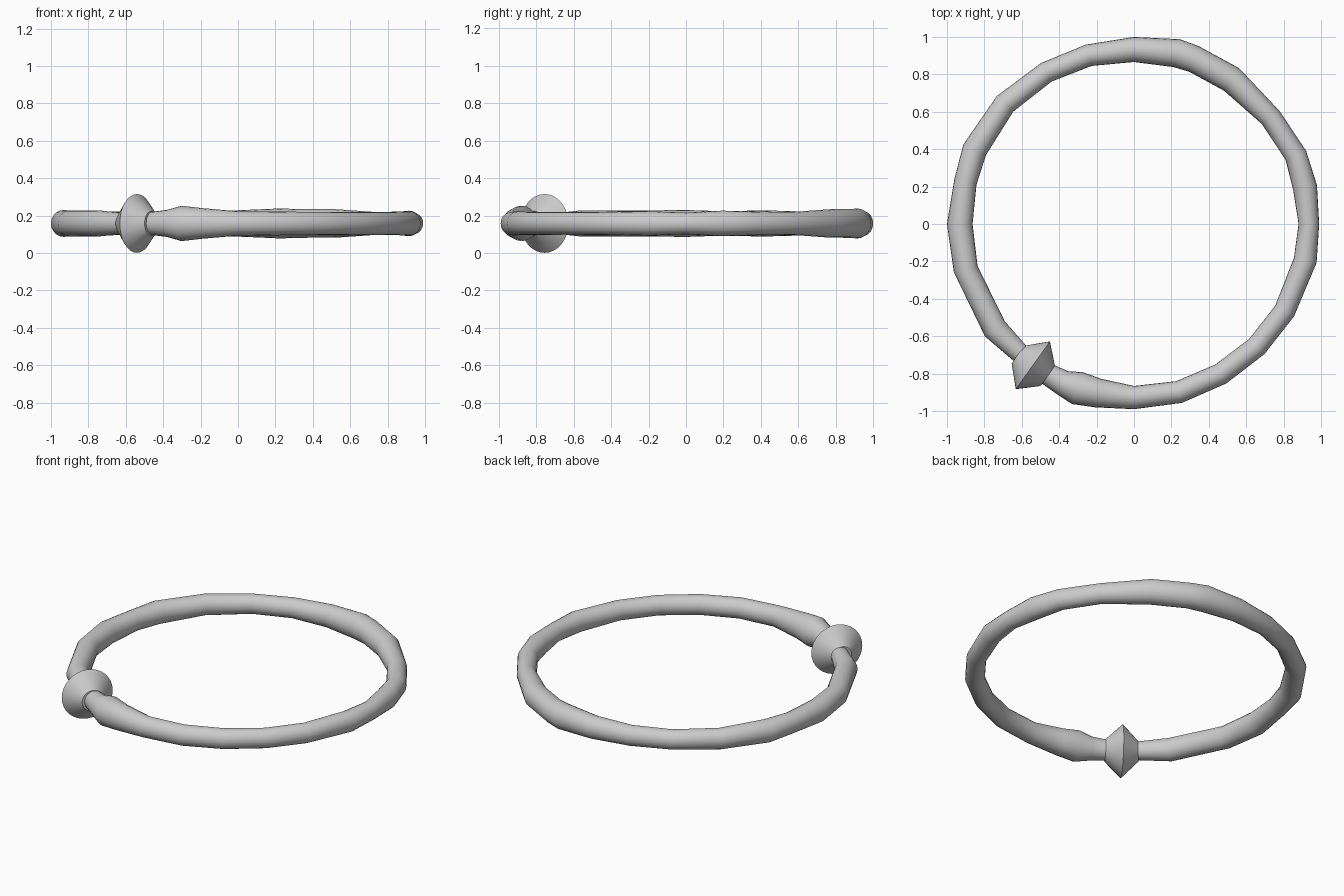
import bpy, bmesh, math
from mathutils import Matrix, Vector

cube = bpy.data.objects.get("Cube")
if cube:
    bpy.data.objects.remove(cube, do_unlink=True)

HEIGHT = 0.158      # height of the ring's centre plane
SIDES = 20

metal = bpy.data.materials.new("grey_metal")
metal.use_nodes = True
grey = (0.6, 0.6, 0.6, 1)
metal.diffuse_color = grey
metal.node_tree.nodes["Principled BSDF"].inputs["Base Color"].default_value = grey


def finish(bm, name, angle):
    """Turn a bmesh into a smooth-shaded object."""
    bmesh.ops.recalc_face_normals(bm, faces=bm.faces)
    mesh = bpy.data.meshes.new(name)
    bm.to_mesh(mesh)
    bm.free()
    mesh.materials.append(metal)
    obj = bpy.data.objects.new(name, mesh)
    bpy.context.collection.objects.link(obj)
    bpy.ops.object.select_all(action="DESELECT")
    obj.select_set(True)
    bpy.context.view_layer.objects.active = obj
    bpy.ops.object.shade_smooth_by_angle(angle=math.radians(angle))
    return obj


def bridge(bm, a, b):
    for i in range(len(a)):
        j = (i + 1) % len(a)
        bm.faces.new((a[i], a[j], b[j], b[i]))


# Hand-beaten band: angle in degrees, inner radius, outer radius
stations = [
    (0, .88, .99), (12, .87, 1), (23, .88, 1), (38, .868, .985),
    (56, .86, 1.005), (70, .866, 1.012), (76, .865, 1.018), (90, .866, 1),
    (105, .875, .993), (120, .88, .994), (137, .882, 1.003), (155, .873, 1.007),
    (166, .868, .99), (180, .863, 1), (195, .866, .997), (217, .865, .998),
    (228, .868, .975), (240, .868, .985), (246, .862, 1), (251, .838, 1.018),
    (258, .846, 1.002), (270, .866, .99), (285, .87, .99), (300, .868, .985),
    (315, .87, .985), (330, .872, .988), (348, .874, .998),
]
bm = bmesh.new()
rings = []
for degrees, inner, outer in stations:
    turn = Matrix.Rotation(math.radians(degrees), 3, "Z")
    middle, half = (inner + outer) / 2, (outer - inner) / 2
    ring = []
    for i in range(SIDES):
        t = math.tau * i / SIDES
        point = Vector((middle + half * math.cos(t), 0, half * 1.05 * math.sin(t)))
        ring.append(bm.verts.new(turn @ point + Vector((0, 0, HEIGHT))))
    rings.append(ring)
for k, ring in enumerate(rings):
    bridge(bm, ring, rings[(k + 1) % len(rings)])
finish(bm, "band", 60)

# Double-cone bead threaded on the band
bm = bmesh.new()
where = math.radians(234.4)
turn = Matrix.Rotation(where, 3, "Z")
centre = turn @ Vector((0.929, 0, 0)) + Vector((0, 0, HEIGHT))
rings = []
for along, radius in ((-0.098, 0.058), (0, 0.157), (0.098, 0.066)):
    ring = []
    for i in range(32):
        t = math.tau * i / 32
        point = Vector((radius * math.cos(t), along, radius * math.sin(t)))
        ring.append(bm.verts.new(turn @ point + centre))
    rings.append(ring)
bridge(bm, rings[0], rings[1])
bridge(bm, rings[1], rings[2])
bm.faces.new(rings[0])
bm.faces.new(rings[2])
finish(bm, "bead", 40)
